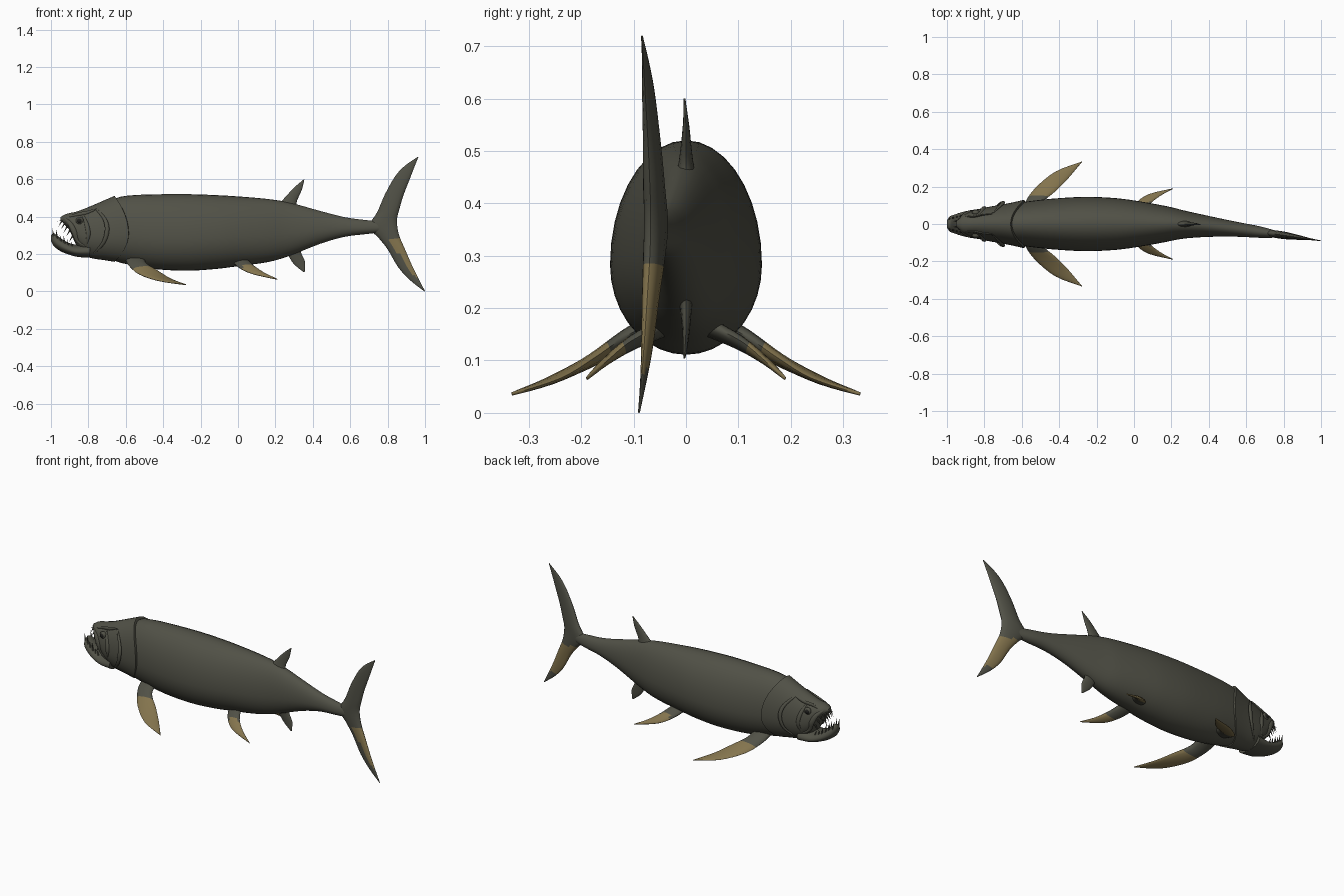
import bpy, bmesh, math
from mathutils import Vector

if "Cube" in bpy.data.objects:
    bpy.data.objects.remove(bpy.data.objects["Cube"])


def material(name, rgb):
    m = bpy.data.materials.new(name)
    m.diffuse_color = (*rgb, 1)
    m.use_nodes = True
    m.node_tree.nodes["Principled BSDF"].inputs["Base Color"].default_value = m.diffuse_color
    return m


HIDE = material("dark olive skin", (0.082, 0.082, 0.062))
TAN = material("tan fin", (0.23, 0.175, 0.075))
BLACK = material("eye black", (0.015, 0.015, 0.013))


def smooth_path(pts, sub):
    """Catmull-Rom interpolation of equal-length tuples."""
    out = []
    last = len(pts) - 1
    for i in range(last):
        a, b, c, d = (pts[min(max(i + k, 0), last)] for k in (-1, 0, 1, 2))
        for j in range(sub):
            t = j / sub
            out.append(tuple(0.5 * (2 * q + (r - p) * t + (2 * p - 5 * q + 4 * r - s) * t * t
                                    + (3 * q - p - 3 * r + s) * t ** 3)
                             for p, q, r, s in zip(a, b, c, d)))
    return out + [tuple(pts[-1])]


def loft(name, rings, rule=None, mats=(HIDE, TAN), angle=45):
    bm = bmesh.new()
    rows = [[bm.verts.new(p) for p in ring] for ring in rings]
    n = len(rows[0])
    for r0, r1 in zip(rows, rows[1:]):
        for i in range(n):
            bm.faces.new((r0[i], r0[(i + 1) % n], r1[(i + 1) % n], r1[i]))
    bm.faces.new(rows[0])
    bm.faces.new(rows[-1])
    bmesh.ops.remove_doubles(bm, verts=bm.verts, dist=0.0002)
    bmesh.ops.recalc_face_normals(bm, faces=bm.faces)
    if rule:
        for f in bm.faces:
            f.material_index = int(rule(f.calc_center_median()))
    me = bpy.data.meshes.new(name)
    bm.to_mesh(me)
    bm.free()
    for m in mats:
        me.materials.append(m)
    ob = bpy.data.objects.new(name, me)
    bpy.context.collection.objects.link(ob)
    bpy.ops.object.select_all(action='DESELECT')
    ob.select_set(True)
    bpy.context.view_layer.objects.active = ob
    bpy.ops.object.shade_smooth_by_angle(angle=math.radians(angle))
    return ob


def bend(x):
    """Sideways swing of the tail."""
    return -0.09 * (max(x - 0.2, 0) / 0.8) ** 1.4


def section(x, zb, zt, w, bulge=0, n=36):
    """Egg-shaped cross-section, fullest below the middle."""
    zc = zb + 0.42 * (zt - zb)
    ring = []
    for i in range(n):
        a = 2 * math.pi * i / n
        c, s = math.cos(a), math.sin(a)
        ring.append((x + bulge * c * c, bend(x) + w * c, zc + s * ((zt - zc) if s > 0 else (zc - zb))))
    return ring


# Body trunk: x, bottom, top, half width
body = [(-.74, .22, .44, .07), (-.66, .165, .495, .105), (-.58, .143, .513, .119),
        (-.44, .119, .519, .135), (-.27, .111, .52, .145), (-.12, .12, .515, .14),
        (0, .135, .508, .126), (.16, .157, .494, .098), (.28, .192, .474, .073),
        (.44, .255, .43, .051), (.57, .292, .397, .038), (.68, .306, .382, .03), (.8, .32, .37, .012)]
loft("body", [section(*s) for s in smooth_path(body, 4)])

# Head with rounded gill cover: x, bottom, top, half width, rear bulge
head = [(-.948, .378, .398, .015, 0), (-.925, .355, .412, .04, 0), (-.90, .325, .419, .055, 0),
        (-.87, .258, .425, .068, 0), (-.84, .212, .435, .077, 0), (-.79, .18, .455, .091, .01),
        (-.72, .168, .485, .11, .045), (-.66, .158, .511, .13, .075)]
loft("head", [section(*s) for s in smooth_path(head, 4)] + [section(-.652, .175, .497, .108, .07)])

# Upturned lower jaw
jaw = [(-1.0, .272, .298, .018), (-.985, .242, .312, .04), (-.95, .216, .286, .054),
       (-.91, .199, .262, .066), (-.86, .185, .25, .076), (-.79, .18, .26, .085)]
loft("lower_jaw", [section(*s) for s in smooth_path(jaw, 4)])


def at(stations, x):
    """Interpolated station values at x."""
    for a, b in zip(stations, stations[1:]):
        if a[0] <= x <= b[0]:
            t = (x - a[0]) / (b[0] - a[0])
            return [p + t * (q - p) for p, q in zip(a, b)]
    return stations[-1]


def head_side(x, z):
    """Half width of the head surface at x, z."""
    _, zb, zt, w, _ = at(head, x)
    zc = zb + 0.42 * (zt - zb)
    t = (z - zc) / ((zt - zc) if z > zc else (zc - zb))
    return w * math.sqrt(max(1 - t * t, 0.02))


def tube(name, pts, r):
    """Tapered ridge along a path, round in the y-normal plane."""
    path = [Vector(p) for p in smooth_path(pts, 5)]
    rings = []
    for i, p in enumerate(path):
        d = (path[min(i + 1, len(path) - 1)] - path[max(i - 1, 0)]).normalized()
        u = d.cross(Vector((0, 1, 0))).normalized()
        v = d.cross(u)
        k = r * (0.25 + 0.75 * math.sin(math.pi * i / (len(path) - 1)))
        rings.append([p + k * (math.cos(a) * u + 0.6 * math.sin(a) * v)
                      for a in (math.tau * j / 8 for j in range(8))])
    loft(name, rings)


def tooth(name, base, tip, r):
    base, tip = Vector(base), Vector(tip)
    ring = [base + Vector((r * math.cos(a), r * math.sin(a), 0)) for a in (math.tau * j / 6 for j in range(6))]
    loft(name, [ring, [tip + (p - base) * 0.05 for p in ring]])


def ball(name, loc, r, mat):
    rings = [[(loc[0] + r * math.sin(p) * math.cos(a), loc[1] + r * .7 * math.cos(p), loc[2] + r * math.sin(p) * math.sin(a))
              for a in (math.tau * j / 16 for j in range(16))]
             for p in (math.pi * (k + .02) / 10.04 for k in range(11))]
    loft(name, rings, mats=(mat,))


def fin(name, lead, trail, thick, normal, rule=None):
    """Lens-section blade between a leading and a trailing edge."""
    A, B = smooth_path(lead, 4), smooth_path(trail, 4)
    n = Vector(normal).normalized()
    rings = []
    for i, (a, b) in enumerate(zip(A, B)):
        a, b = Vector(a), Vector(b)
        t = thick(i / (len(A) - 1))
        rings.append([a.lerp(b, (1 - math.cos(q)) / 2) + n * t * math.sin(q)
                      for q in (math.tau * j / 14 for j in range(14))])
    loft(name, rings, rule, angle=60)


# Paired head details and fins
for s, side in ((1, "left"), (-1, "right")):
    ball(f"eye_rim_{side}", (-.846, s * (head_side(-.846, .378) - .002), .378), .021, HIDE)
    ball(f"eye_{side}", (-.848, s * (head_side(-.848, .378) + .006), .378), .014, BLACK)

    def ridge(name, xz, r):
        tube(f"{name}_{side}", [(x, s * head_side(x, z), z) for x, z in xz], r)
    ridge("upper_lip", [(-.93, .39), (-.90, .365), (-.875, .32), (-.855, .27), (-.82, .245)], .016)
    ridge("cheek_ridge", [(-.83, .41), (-.81, .36), (-.80, .30), (-.815, .24)], .012)
    ridge("gill_ridge", [(-.76, .44), (-.715, .39), (-.70, .33), (-.72, .26), (-.77, .205)], .012)
    ridge("brow", [(-.90, .40), (-.86, .41), (-.81, .42), (-.76, .44)], .011)
    for k in range(6):
        # Lower teeth
        x = -.985 + k * .02
        _, zb, zt, w = at(jaw, x)
        length = (.034, .045, .03, .038, .026, .02)[k]
        tooth(f"lower_tooth_{side}_{k}", (x, s * w * .7, zt - .022), (x - .008, s * w * .66, zt + length - .01), .006)
    for k in range(5):
        # Upper teeth
        x = -.938 + k * .014
        _, zb, zt, w, _ = at(head, x)
        tooth(f"upper_tooth_{side}_{k}", (x, s * w * .7, zb + .015), (x - .022, s * w * .65, zb - .022), .006)
    tooth(f"snout_tooth_{side}", (-.93, s * .015, .382), (-.965, s * .012, .375), .007)

    fin(f"pectoral_fin_{side}",
        [(-.60, s * .05, .17), (-.585, s * .11, .14), (-.53, s * .19, .093), (-.42, s * .28, .056), (-.28, s * .333, .036)],
        [(-.50, s * .05, .18), (-.485, s * .117, .145), (-.42, s * .175, .105), (-.355, s * .24, .066), (-.278, s * .332, .036)],
        lambda t: .003 + .019 * (1 - t), (0, s * .4, 1), lambda c: abs(c.y) > .15)
    fin(f"pelvic_fin_{side}",
        [(-.03, s * .04, .16), (.005, s * .105, .128), (.075, s * .158, .095), (.208, s * .19, .065)],
        [(.05, s * .04, .17), (.085, s * .105, .137), (.14, s * .15, .1), (.21, s * .189, .066)],
        lambda t: .003 + .015 * (1 - t), (0, s * .4, 1), lambda c: abs(c.y) > .115)

# Single back and belly fins
fin("dorsal_fin",
    [(.20, 0, .45), (.235, 0, .485), (.30, 0, .555), (.353, -.003, .60)],
    [(.325, 0, .43), (.313, 0, .475), (.34, 0, .54), (.355, -.003, .598)],
    lambda t: .002 + .022 * (1 - t) ** 1.5, (0, 1, 0))
fin("anal_fin",
    [(.25, 0, .23), (.27, 0, .19), (.30, 0, .145), (.35, -.003, .104)],
    [(.345, 0, .25), (.337, 0, .21), (.358, 0, .16), (.357, -.003, .106)],
    lambda t: .002 + .014 * (1 - t), (0, 1, 0))

# Forked tail, upper tip to lower tip
lead = [(.961, .72), (.89, .67), (.84, .615), (.786, .52), (.745, .425), (.70, .345),
        (.75, .288), (.80, .225), (.856, .13), (.92, .06), (.997, 0)]
trail = [(.964, .718), (.945, .67), (.92, .605), (.885, .515), (.863, .44), (.85, .38),
         (.86, .305), (.893, .225), (.93, .14), (.962, .075), (.999, .003)]


def tail_tan(c):
    if not .08 < c.z < .285:
        return False
    front = .80 + (.225 - c.z) * .6
    return c.y > bend(c.x) or c.x > front + .045


fin("tail_fin", [(x, bend(x), z) for x, z in lead], [(x, bend(x), z) for x, z in trail],
    lambda t: .002 + .019 * math.sin(math.pi * t) ** 1.5, (0, 1, 0), tail_tan)
